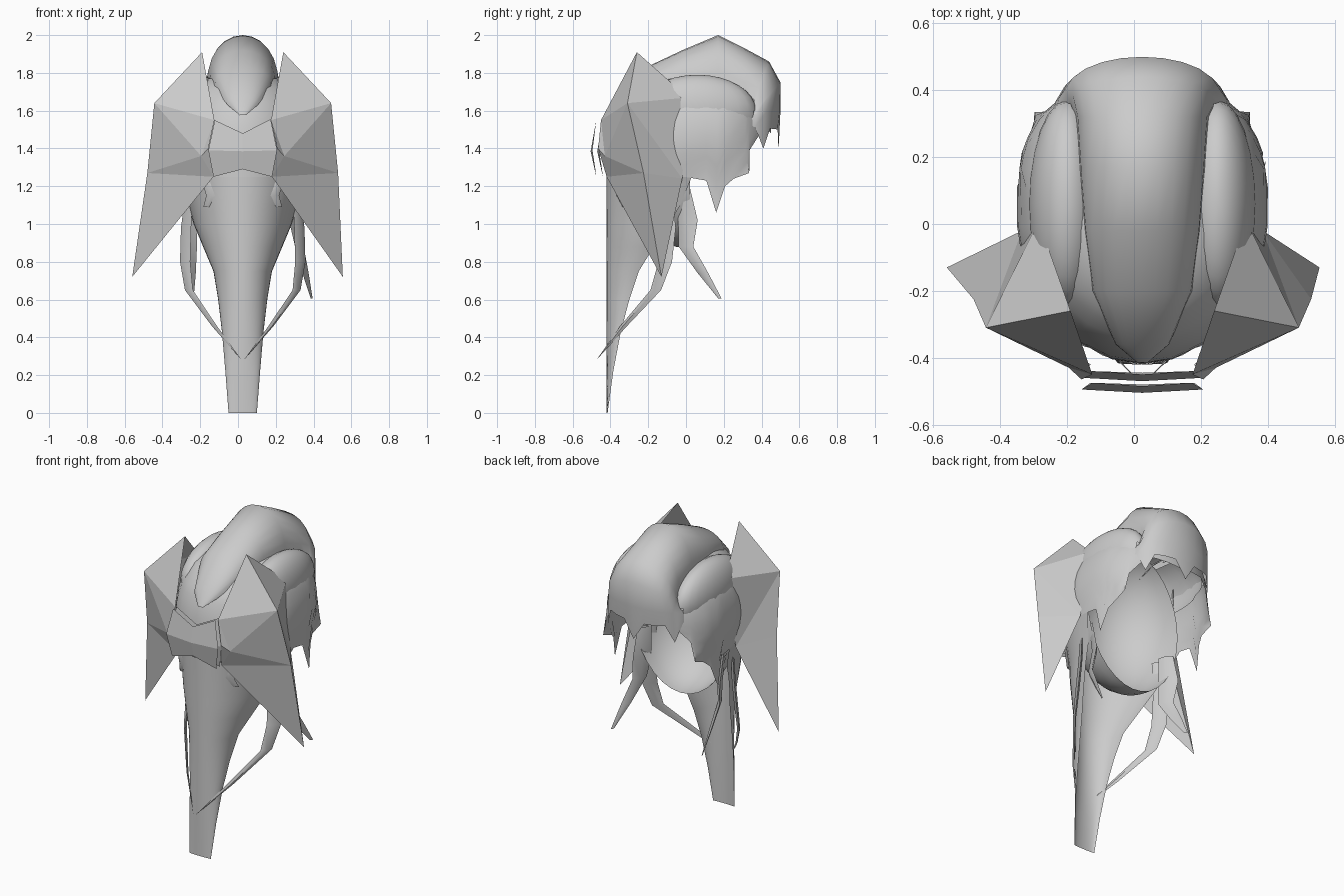
import bpy, bmesh, math
from mathutils import Vector

if "Cube" in bpy.data.objects:
    bpy.data.objects.remove(bpy.data.objects["Cube"])

CX = 0.025  # hair centre line


def interp(table, t):
    """Piecewise linear lookup; each row is (key, values...)."""
    if t <= table[0][0]:
        return table[0][1:]
    for a, b in zip(table, table[1:]):
        if t <= b[0]:
            f = (t - a[0]) / (b[0] - a[0])
            return tuple(p + (q - p) * f for p, q in zip(a[1:], b[1:]))
    return table[-1][1:]


def make(name, verts, faces, smooth=None):
    me = bpy.data.meshes.new(name)
    me.from_pydata([tuple(v) for v in verts], [], faces)
    bm = bmesh.new()
    bm.from_mesh(me)
    bmesh.ops.remove_doubles(bm, verts=bm.verts, dist=0.0005)
    bmesh.ops.recalc_face_normals(bm, faces=bm.faces)
    bm.to_mesh(me)
    bm.free()
    ob = bpy.data.objects.new(name, me)
    bpy.context.collection.objects.link(ob)
    ob.location.x = CX
    if smooth:
        bpy.ops.object.select_all(action='DESELECT')
        ob.select_set(True)
        bpy.context.view_layer.objects.active = ob
        bpy.ops.object.shade_smooth_by_angle(angle=math.radians(smooth))
    return ob


def loft(name, rows, smooth=50):
    n = len(rows[0])
    faces = [(r * n + i, r * n + i + 1, (r + 1) * n + i + 1, (r + 1) * n + i)
             for r in range(len(rows) - 1) for i in range(n - 1)]
    return make(name, [p for row in rows for p in row], faces, smooth)


def partial_ball(name, centre, radii, drop):
    """Ellipsoid with the vertices for which drop(unit position) holds removed."""
    bm = bmesh.new()
    bmesh.ops.create_uvsphere(bm, u_segments=24, v_segments=16, radius=1)
    bmesh.ops.delete(bm, geom=[v for v in bm.verts if drop(v.co)], context='VERTS')
    bm.verts.index_update()
    pts = [[c + r * q for c, r, q in zip(centre, radii, v.co)] for v in bm.verts]
    faces = [[v.index for v in f.verts] for f in bm.faces]
    bm.free()
    return make(name, pts, faces, 60)


# Long tail: open U sections (z, half width, rear edge y)
sections = [(0, .075, -.415), (.22, .092, -.385), (.43, .11, -.345), (.6, .13, -.3), (.75, .155, -.25),
            (.88, .21, -.17), (1.0, .26, -.09), (1.1, .29, -.03), (1.25, .35, .03)]
rows = []
for z, hw, yb in sections:
    rows.append([(hw * math.sin(t), yb + (-.42 - yb) * math.cos(t), z)
                 for t in [math.radians(-90 + 10 * i) for i in range(19)]])
loft("long_tail", rows)

# Inner scalp bowl, open toward the rear below the fringe
partial_ball("inner_scalp", (0, .02, 1.33), (.335, .37, .46), lambda q: q.y > .01)

# Head shell with a jagged hem: hem height by angle from the front
hem = [(0, 1.25), (85, 1.25), (95, 1.23), (101, 1.06), (107, 1.2), (114, 1.24), (124, 1.27),
       (129, 1.39), (140, 1.46), (152, 1.5), (180, 1.48)]
dome = [(1.05, .37, .42, .40), (1.25, .35, .45, .41), (1.4, .378, .445, .42), (1.52, .37, .425, .42),
        (1.63, .335, .385, .40), (1.72, .27, .31, .33), (1.78, .17, .2, .21), (1.8, 0, 0, 0)]
angles = sorted({s * a for a in [0, 15, 30, 45, 60, 75, 166] + [h[0] for h in hem[1:]] for s in (-1, 1)})
rows = []
for k in range(15):
    row = []
    for a in angles:
        z0 = interp(hem, abs(a))[0]
        f = math.sin(k / 14 * math.pi / 2)
        z = z0 + (1.8 - z0) * f
        hw, rf, rb = interp(dome, z)
        t = math.radians(a)
        c = math.cos(t)
        flare = 1 + .1 * max(0, 1 - f * 4) if abs(a) == 124 else 1
        y = .03 - c * rf if c > 0 else .03 + rb * flare * abs(c) ** .68
        row.append((hw * flare * math.sin(t), y, z))
    rows.append(row)
loft("head_shell", rows)

# Raised crown: arched ribs (y, top z, half width, rim z)
ribs = [(-.415, 1.58, .015, 1.575), (-.36, 1.68, .08, 1.63), (-.2, 1.835, .15, 1.72), (-.02, 1.92, .175, 1.73),
        (.17, 2.0, .19, 1.72), (.32, 1.925, .2, 1.67)]
rows = []
for y, top, hw, rim in ribs:
    rows.append([(hw * math.sin(t), y, rim + (top - rim) * math.cos(t) ** .85)
                 for t in [math.radians(-90 + 15 * i) * .9999 for i in range(13)]])
# Rear of the crown hanging down into points
for y, z, hw, d, bend in [(.44, 1.86, .215, .2, .08), (.5, 1.75, .24, .16, .14),
                          (.5, 1.6, .26, .03, .18), (.49, 1.47, .27, -.02, .18)]:
    row = []
    for i in range(13):
        u = (i - 6) / 6
        tip = (-.08 if i in (2, 6, 10) else .03) if z < 1.5 else 0
        row.append((hw * math.sin(u * 1.57), y - bend * u * u, z - d * u * u + tip))
    rows.append(row)
loft("crown", rows)

# Side swells of hair above the ears, outer half only
for s, side in ((-1, "left"), (1, "right")):
    partial_ball(side + "_swell", (s * .225, .06, 1.6), (.115, .31, .19),
                 lambda q: s * q.x * .6 + q.z * .8 < -.05)


def blade(name, path, across):
    """Tapering flat lock with a raised ridge; path rows are x, y, z, width."""
    d = Vector(across).normalized()
    out = d.cross(Vector((0, 0, 1)))
    rows = []
    for x, y, z, w in path:
        p = Vector((x, y, z))
        rows.append([p - d * w / 2, p + out * w * .15, p + d * w / 2, p - out * w * .1, p - d * w / 2])
    loft(name, rows, 40)


# Loose locks: front pair meets below, rear pair flares outward
for s, side in ((-1, "left"), (1, "right")):
    blade(side + "_front_lock", [(s * .28, -.1, 1.2, .06), (s * .3, -.09, .98, .09), (s * .305, -.11, .8, .09),
                                 (s * .285, -.16, .65, .07), (s * .15, -.33, .46, .045), (s * .01, -.47, .285, .002)],
          (s * .6, .8, 0))
    e = .365 if s > 0 else -.265
    m = .3 if s > 0 else -.265
    blade(side + "_rear_lock", [(s * .28, -.02, 1.2, .09), (s * .275, .01, 1.02, .12), (m, .0, .88, .09),
                                (m + (e - m) * .5, .09, .74, .065), (e, .18, .605, .02)],
          (s * .5, .85, 0))

# Small curls beside the tail
for s, side in ((-1, "left"), (1, "right")):
    blade(side + "_curl", [(s * .19, -.35, 1.22, .05), (s * .165, -.36, 1.15, .06), (s * .19, -.33, 1.09, .04)],
          (1, s * .4, 0))

# Bow wings: faceted front sheet, folded back to the head
for s, side in ((-1, "left"), (1, "right")):
    tip = .53 if s > 0 else .585
    pts = [(.215, -.26, 1.91), (.468, -.31, 1.64), (.505, -.225, 1.27), (tip, -.13, .72),
           (.155, -.42, 1.25), (.182, -.465, 1.4), (.15, -.45, 1.55),
           (.31, .01, 1.67), (.36, -.02, 1.24), (.22, -.43, 1.36)]
    faces = [(6, 0, 1), (6, 1, 9), (5, 6, 9), (9, 1, 2), (4, 9, 2), (4, 5, 9), (4, 2, 3),
             (0, 7, 1), (1, 7, 8), (1, 8, 2), (2, 8, 3)]
    make(side + "_bow_wing", [(s * x, y, z) for x, y, z in pts], faces)


# Bow knot and the band behind it
def strip(name, dy):
    top = [(-.148, -.475, 1.55), (0, -.485, 1.48), (.148, -.475, 1.555)]
    mid = [(-.182, -.495, 1.39), (0, -.505, 1.385), (.182, -.495, 1.39)]
    low = [(-.155, -.475, 1.25), (0, -.48, 1.29), (.155, -.475, 1.25)]
    loft(name, [[(x, y + dy, z) for x, y, z in r] for r in (top, mid, low)], None)


strip("bow_knot", 0)
strip("bow_band", .035)
